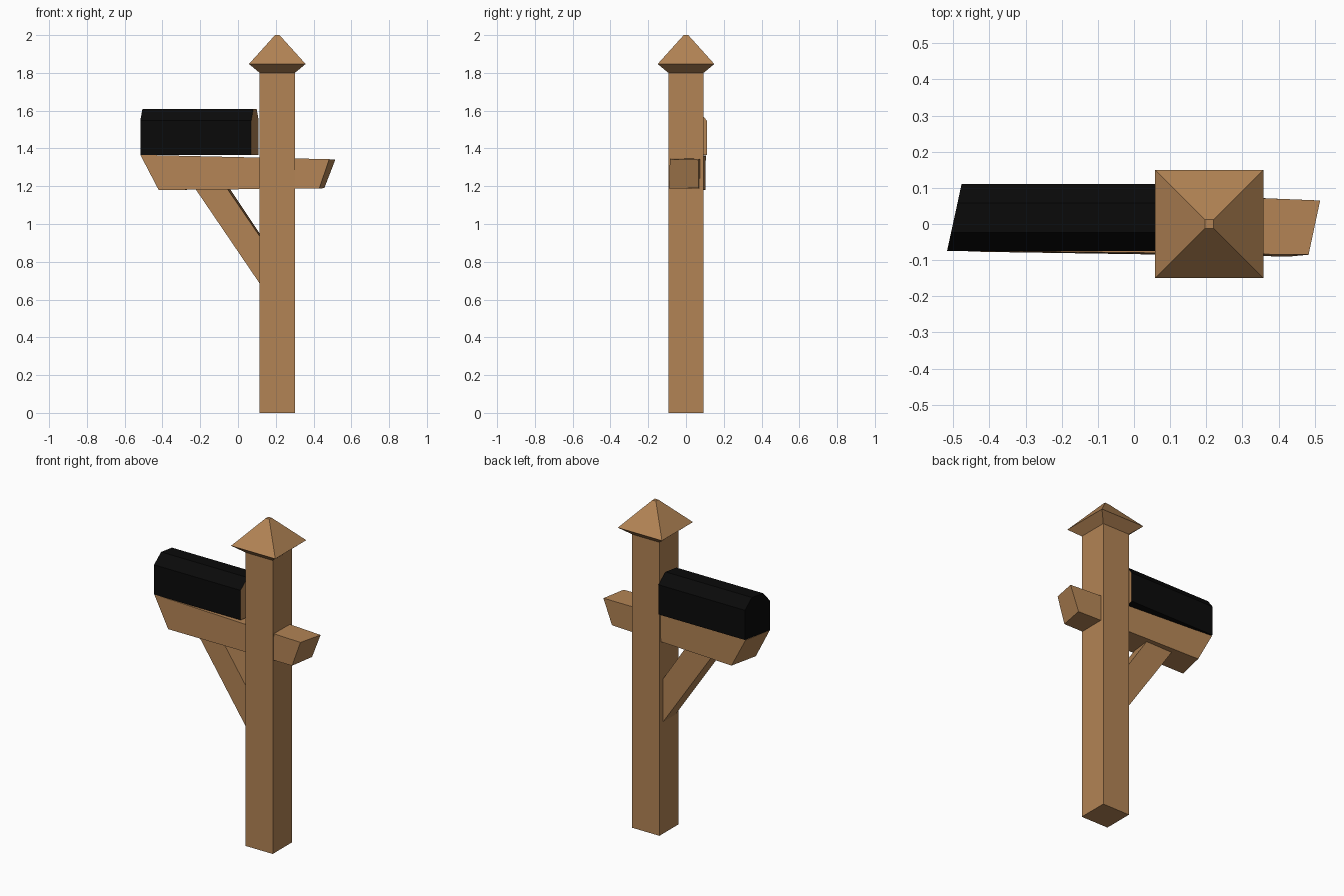
import bpy, bmesh

if "Cube" in bpy.data.objects:
    bpy.data.objects.remove(bpy.data.objects["Cube"])


def material(name, color):
    m = bpy.data.materials.new(name)
    m.diffuse_color = color
    m.use_nodes = True
    m.node_tree.nodes["Principled BSDF"].inputs["Base Color"].default_value = m.diffuse_color
    return m


wood = material("wood", (0.45, 0.23, 0.09, 1))
black = material("black_metal", (0.003, 0.003, 0.003, 1))
CX = 0.208


def loft(name, rings, mats):
    """Skin matching rings of points and cap both ends."""
    bm = bmesh.new()
    loops = [[bm.verts.new(p) for p in ring] for ring in rings]
    n = len(loops[0])
    for a, b in zip(loops, loops[1:]):
        for i in range(n):
            j = (i + 1) % n
            bm.faces.new((a[i], a[j], b[j], b[i]))
    bm.faces.new(loops[0])
    end = bm.faces.new(loops[-1])
    end.material_index = len(mats) - 1
    bmesh.ops.recalc_face_normals(bm, faces=bm.faces[:])
    me = bpy.data.meshes.new(name)
    bm.to_mesh(me)
    bm.free()
    for m in mats:
        me.materials.append(m)
    ob = bpy.data.objects.new(name, me)
    bpy.context.collection.objects.link(ob)
    return ob


def square(half, z):
    return [(CX + sx * half, sy * half, z)
            for sx, sy in ((-1, -1), (1, -1), (1, 1), (-1, 1))]


# Post and pyramid cap
loft("post", [square(0.093, 0), square(0.093, 1.805)], [wood])
loft("post_cap", [square(0.093, 1.80), square(0.15, 1.847), square(0.012, 2.0)], [wood])

# Crossbeam with skewed, undercut ends
loft("crossbeam", [
    [(-0.42, -0.077, 1.18), (-0.38, 0.102, 1.18),
     (-0.478, 0.105, 1.363), (-0.517, -0.073, 1.366)],
    [(0.43, -0.09, 1.188), (0.457, 0.065, 1.19),
     (0.515, 0.065, 1.34), (0.483, -0.085, 1.343)],
], [wood])

# Diagonal brace, slightly twisted
loft("brace", [
    [(x, y, z) for x, z in ((-0.235, 1.2), (0.125, 0.67), (0.125, 0.92 + t), (-0.066 + t, 1.2))]
    for y, t in ((-0.06, 0.0), (0.06, 0.014))
], [wood])

# Mailbox: chamfered section with skewed ends, wooden end panel beside the post
section = [(-0.075, 1.366), (0.11, 1.366), (0.11, 1.548),
           (0.058, 1.61), (-0.023, 1.61), (-0.075, 1.548)]
loft("mailbox", [[(x + 0.215 * (y + 0.075), y, z) for y, z in section]
                 for x in (-0.517, 0.07)], [black, wood])
